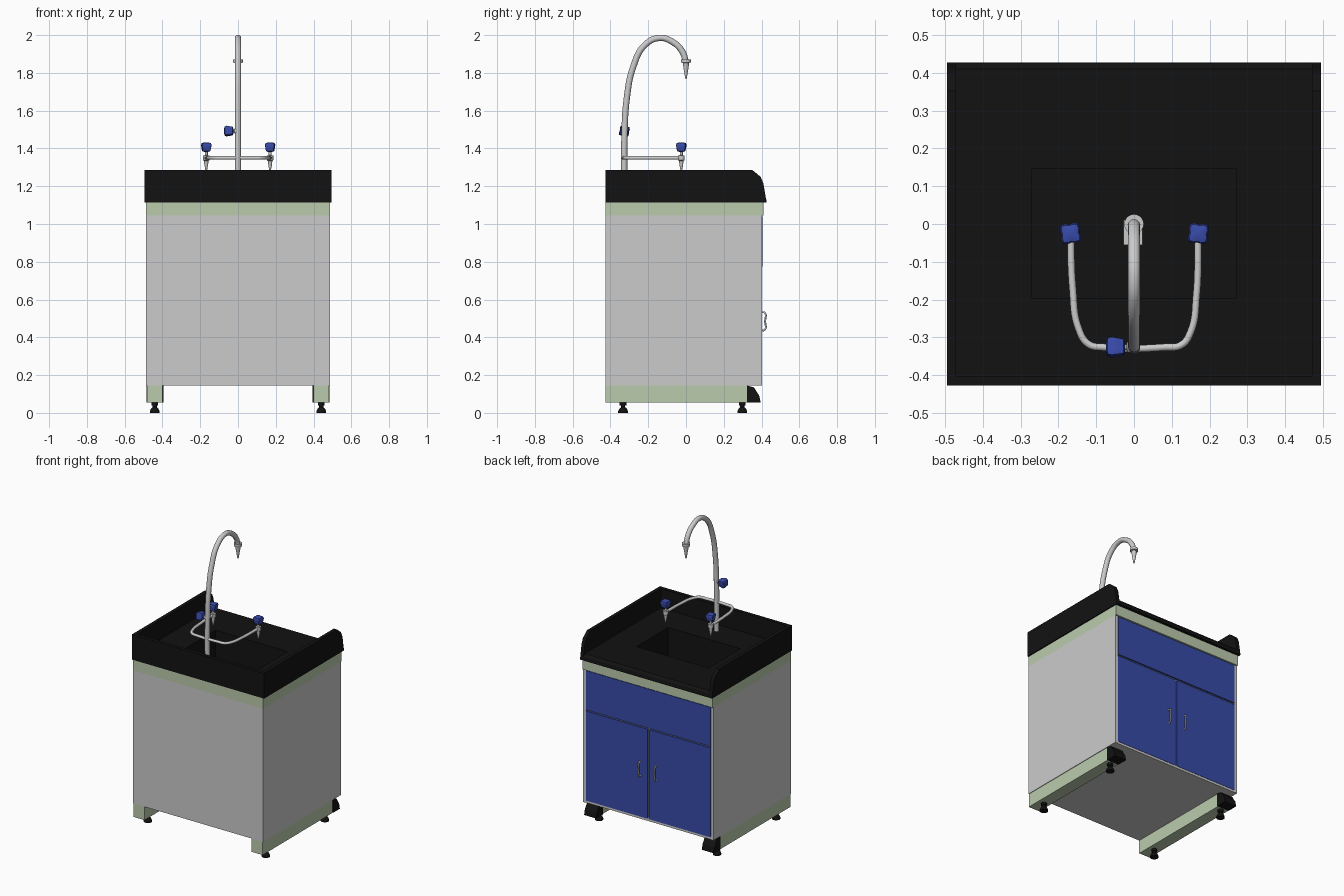
import bpy, bmesh, math
from mathutils import Matrix

if "Cube" in bpy.data.objects:
    bpy.data.objects.remove(bpy.data.objects["Cube"])


def mat(name, r, g, b):
    m = bpy.data.materials.new(name)
    m.diffuse_color = (r, g, b, 1)
    m.use_nodes = True
    m.node_tree.nodes["Principled BSDF"].inputs["Base Color"].default_value = m.diffuse_color
    return m


BLACK = mat("black", 0.006, 0.006, 0.006)
GREEN = mat("pale_green", 0.50, 0.60, 0.42)
BLUE = mat("blue", 0.04, 0.07, 0.40)


def finish(name, bm, m=None, smooth=False):
    bmesh.ops.recalc_face_normals(bm, faces=bm.faces)
    me = bpy.data.meshes.new(name)
    bm.to_mesh(me)
    bm.free()
    ob = bpy.data.objects.new(name, me)
    bpy.context.collection.objects.link(ob)
    if m:
        me.materials.append(m)
    if smooth:
        bpy.ops.object.select_all(action='DESELECT')
        ob.select_set(True)
        bpy.context.view_layer.objects.active = ob
        bpy.ops.object.shade_smooth_by_angle(angle=math.radians(35))
    return ob


def box(name, x0, x1, y0, y1, z0, z1, m=None):
    bm = bmesh.new()
    bmesh.ops.create_cube(bm, size=1)
    for v in bm.verts:
        v.co = ((x0 + x1) / 2 + v.co.x * (x1 - x0),
                (y0 + y1) / 2 + v.co.y * (y1 - y0),
                (z0 + z1) / 2 + v.co.z * (z1 - z0))
    return finish(name, bm, m)


def prism(name, pts, x0, x1, m=None):
    """Extrude a (y, z) profile along x."""
    bm = bmesh.new()
    f = bm.faces.new([bm.verts.new((x0, y, z)) for y, z in pts])
    ex = bmesh.ops.extrude_face_region(bm, geom=[f])
    for v in ex["geom"]:
        if isinstance(v, bmesh.types.BMVert):
            v.co.x = x1
    return finish(name, bm, m)


def lathe(name, prof, loc, m=None, rot=None, segs=20, lobes=0.0):
    """Revolve (radius, z) points; lobes > 0 gives a four-armed section."""
    bm = bmesh.new()
    rings = []
    for r, z in prof:
        ring = []
        for i in range(segs):
            a = 2 * math.pi * i / segs
            k = r * (1 + lobes * math.cos(4 * a + math.pi))
            ring.append(bm.verts.new((k * math.cos(a), k * math.sin(a), z)))
        rings.append(ring)
    for a, b in zip(rings, rings[1:]):
        for i in range(segs):
            j = (i + 1) % segs
            bm.faces.new((a[i], a[j], b[j], b[i]))
    bm.faces.new(rings[0])
    bm.faces.new(rings[-1])
    bm.transform(Matrix.Translation(loc) @ (rot or Matrix()))
    return finish(name, bm, m, smooth=True)


def tube(name, pts, radius):
    cu = bpy.data.curves.new(name, 'CURVE')
    cu.dimensions = '3D'
    cu.bevel_depth = radius
    cu.bevel_resolution = 4
    cu.use_fill_caps = True
    sp = cu.splines.new('BEZIER')
    sp.bezier_points.add(len(pts) - 1)
    for bp, p in zip(sp.bezier_points, pts):
        bp.co = p
        bp.handle_left_type = bp.handle_right_type = 'AUTO'
    ob = bpy.data.objects.new(name, cu)
    bpy.context.collection.objects.link(ob)
    return ob


# Cabinet carcass
W, YB, YF = 0.487, -0.427, 0.402
box("back_panel", -W, W, YB, YB + 0.02, 0.145, 1.045)
box("bottom_panel", -W, W, YB + 0.02, YF - 0.002, 0.145, 0.165)
box("drawer_rail", -0.467, 0.467, 0.37, 0.392, 0.755, 0.79)
box("centre_post", -0.015, 0.015, 0.37, 0.392, 0.165, 0.755)

# Green frame under the worktop
for n, a in (("back", (-W, W, YB, YB + 0.04)), ("front", (-W, W, 0.37, 0.41)),
             ("left", (-W, -W + 0.04, YB + 0.04, 0.37)),
             ("right", (W - 0.04, W, YB + 0.04, 0.37))):
    box("top_frame_" + n, *a, 1.045, 1.115, GREEN)

# Drawer front, blue
box("drawer_front", -0.465, 0.465, 0.385, 0.405, 0.775, 1.04, BLUE)

toe = [(0.322, 0.055), (0.395, 0.055), (0.388, 0.09), (0.36, 0.135), (0.322, 0.145)]
cheek = [(YB, 1.115), (0.427, 1.115), (0.423, 1.135), (0.41, 1.215),
         (0.395, 1.25), (0.352, 1.285), (YB, 1.285)]
for s, side in ((-1, "left"), (1, "right")):
    def span(a, b):
        return sorted((s * a, s * b))
    # Side panel, door and handle
    box(side + "_side_panel", *span(0.467, W), YB + 0.02, YF, 0.145, 1.045)
    box(side + "_door", *span(0.006, 0.465), 0.383, 0.402, 0.16, 0.765, BLUE)
    hx = s * 0.06
    tube(side + "_handle", [(hx, 0.40, 0.437), (hx, 0.417, 0.44), (hx, 0.419, 0.485),
                            (hx, 0.417, 0.53), (hx, 0.40, 0.533)], 0.005)
    # Runner, toe cap and levelling feet
    box(side + "_runner", *span(0.40, 0.483), YB, 0.322, 0.055, 0.145, GREEN)
    prism(side + "_toe_cap", toe, *span(0.395, 0.485), BLACK)
    for y, end in ((-0.333, "back"), (0.298, "front")):
        lathe(f"{side}_{end}_foot",
              [(0.026, 0), (0.026, 0.008), (0.02, 0.022), (0.011, 0.03), (0.011, 0.04),
               (0.018, 0.04), (0.018, 0.057)], (s * 0.441, y, 0), BLACK)
    # Raised worktop side
    prism(side + "_worktop_cheek", cheek, *span(0.47, 0.494), BLACK)

# Worktop: splashback and deck around the sink opening
box("splashback", -0.47, 0.47, YB, YB + 0.024, 1.115, 1.285, BLACK)
Z0, Z1 = 1.115, 1.155
SX, S0, S1 = 0.27, -0.195, 0.145
box("deck_back", -0.47, 0.47, YB + 0.024, S0, Z0, Z1, BLACK)
prism("deck_front", [(S1, Z0), (0.427, Z0), (0.423, 1.14), (0.41, Z1), (S1, Z1)],
      -0.47, 0.47, BLACK)
box("deck_left", -0.47, -SX, S0, S1, Z0, Z1, BLACK)
box("deck_right", SX, 0.47, S0, S1, Z0, Z1, BLACK)

# Sink basin and drain
T, ZB = 0.015, 0.86
box("basin_floor", -SX - T, SX + T, S0 - T, S1 + T, ZB - T, ZB, BLACK)
box("basin_back", -SX - T, SX + T, S0 - T, S0, ZB, Z0, BLACK)
box("basin_front", -SX - T, SX + T, S1, S1 + T, ZB, Z0, BLACK)
box("basin_left", -SX - T, -SX, S0, S1, ZB, Z0, BLACK)
box("basin_right", SX, SX + T, S0, S1, ZB, Z0, BLACK)
box("drain_plate", -0.028, 0.022, -0.055, 0.01, ZB, ZB + 0.01)

# Swan-neck spout
tube("swan_neck", [(0, y, z) for y, z in (
    (-0.326, 1.15), (-0.326, 1.45), (-0.314, 1.66), (-0.28, 1.83), (-0.22, 1.945),
    (-0.14, 1.985), (-0.065, 1.96), (-0.018, 1.91), (0, 1.855))], 0.0165)
lathe("spout_nozzle", [(0.026, 1.872), (0.026, 1.855), (0.016, 1.853), (0.014, 1.83),
                       (0.004, 1.77)], (0, 0, 0))

# Pipe loop to the side taps
tube("tap_pipe", [(x, y, 1.35) for x, y in (
    (-0.168, -0.02), (-0.162, -0.17), (-0.147, -0.275), (-0.12, -0.318), (-0.08, -0.326),
    (0.08, -0.326), (0.125, -0.32), (0.15, -0.285), (0.165, -0.19), (0.17, -0.02))], 0.0095)

# Four-armed tap handle
knob = [(0.012, 0.0), (0.023, 0.004), (0.026, 0.02), (0.029, 0.036), (0.025, 0.046),
        (0.012, 0.05)]


def handle(name, loc, rot):
    lathe(name, knob, loc, BLUE, rot, segs=16, lobes=0.17)


for x, side, turn in ((-0.168, "left", 8), (0.17, "right", -6)):
    loc = (x, -0.025, 0)
    lathe(side + "_tap_body", [(0.008, 1.39), (0.008, 1.364), (0.017, 1.362), (0.017, 1.338),
                               (0.012, 1.334), (0.010, 1.315), (0.004, 1.282)], loc)
    handle(side + "_tap_handle", (x, -0.025, 1.382), Matrix.Rotation(math.radians(turn), 4, 'Z'))

# Main valve on the riser, pointing to -x
side_rot = Matrix.Rotation(-math.pi / 2, 4, 'Y')
lathe("main_valve_stem", [(0.014, 0), (0.014, 0.018), (0.007, 0.02), (0.007, 0.035)],
      (0, -0.326, 1.492), rot=side_rot)
handle("main_valve_handle", (-0.024, -0.326, 1.492),
       side_rot @ Matrix.Rotation(math.radians(10), 4, 'Z'))
